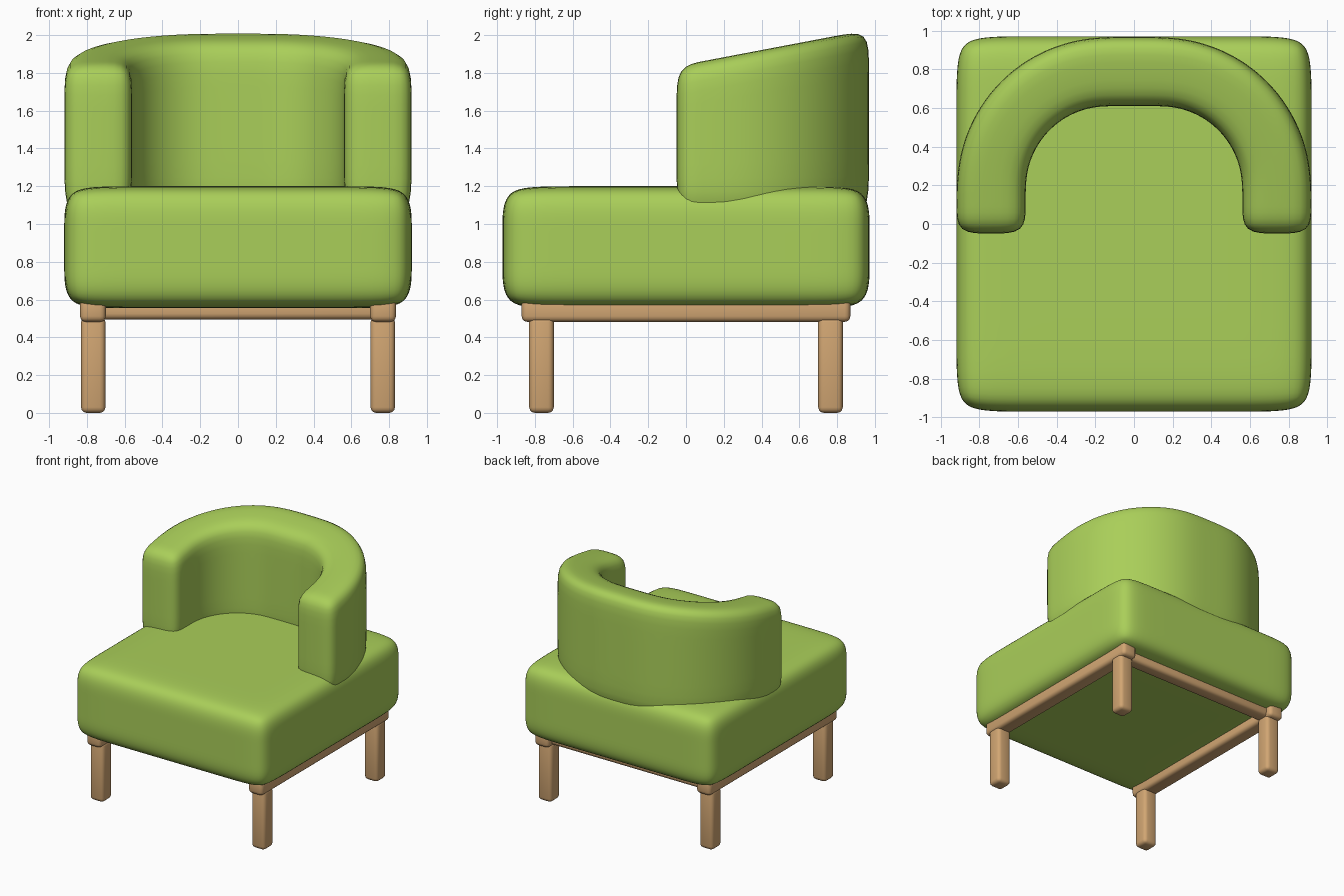
import bpy, bmesh, math

if "Cube" in bpy.data.objects:
    bpy.data.objects.remove(bpy.data.objects["Cube"])


def material(name, rgb):
    m = bpy.data.materials.new(name)
    m.diffuse_color = (*rgb, 1)
    m.use_nodes = True
    m.node_tree.nodes["Principled BSDF"].inputs["Base Color"].default_value = m.diffuse_color
    return m


GREEN = material("green fabric", (0.40, 0.62, 0.10))
WOOD = material("light wood", (0.64, 0.38, 0.17))


def finish(name, bm, mat, subdiv=0):
    bmesh.ops.recalc_face_normals(bm, faces=bm.faces)
    me = bpy.data.meshes.new(name)
    bm.to_mesh(me)
    bm.free()
    me.materials.append(mat)
    for p in me.polygons:
        p.use_smooth = True
    ob = bpy.data.objects.new(name, me)
    bpy.context.collection.objects.link(ob)
    if subdiv:
        s = ob.modifiers.new("soft", 'SUBSURF')
        s.levels = s.render_levels = subdiv
    return ob


def wood_box(name, x0, x1, y0, y1, z0, z1, r=0.03):
    bm = bmesh.new()
    bmesh.ops.create_cube(bm, size=1)
    for v in bm.verts:
        v.co = ((x0 + x1) / 2 + v.co.x * (x1 - x0),
                (y0 + y1) / 2 + v.co.y * (y1 - y0),
                (z0 + z1) / 2 + v.co.z * (z1 - z0))
    bmesh.ops.bevel(bm, geom=bm.edges[:], offset=r, segments=3,
                    profile=0.5, affect='EDGES')
    return finish(name, bm, WOOD)


# seat cushion: box cage with holding loops near every edge, subdivided
bm = bmesh.new()
bmesh.ops.create_cube(bm, size=2)
HALF, HOLD, MID = (0.92, 0.972, 0.323), (0.27, 0.27, 0.23), 0.877
for axis in range(3):
    for side in (-1, 1):
        n = [0, 0, 0]
        n[axis] = side
        d = 1 - HOLD[axis] / HALF[axis]
        bmesh.ops.bisect_plane(bm, geom=bm.verts[:] + bm.edges[:] + bm.faces[:],
                               plane_co=[c * d for c in n], plane_no=n)
for v in bm.verts:
    v.co = (v.co.x * HALF[0], v.co.y * HALF[1], MID + v.co.z * HALF[2])
finish("seat", bm, GREEN, 3)

# curved backrest: U-shaped sweep, top rising towards the back
half = [(0.74, -0.05, 0), (0.74, 0.1, 0)]
for i in range(10):
    a = math.radians(10 * i)
    half.append((0.14 + 0.6 * math.cos(a), 0.19 + 0.6 * math.sin(a), a))
path = half + [(0, 0.79, math.pi / 2)]
path += [(-x, y, math.pi - a) for x, y, a in reversed(half)]
bm = bmesh.new()


def section_vert(station, off, row):
    x, y, a = station
    px, py = x + off * math.cos(a), y + off * math.sin(a)
    top = 1.845 + 0.19 * py
    return bm.verts.new((px, py, (1.03, 1.3, top - 0.19, top)[row]))


W = 0.179
RING = [(-W, 0), (-W, 1), (-W, 2), (-W, 3), (0, 3),
        (W, 3), (W, 2), (W, 1), (W, 0), (0, 0)]
rings = [[section_vert(s, o, r) for o, r in RING] for s in path]
for a, b in zip(rings, rings[1:]):
    for i in range(10):
        j = (i + 1) % 10
        bm.faces.new((a[i], a[j], b[j], b[i]))
for ring, s in ((rings[0], path[0]), (rings[-1], path[-1])):
    mid = [ring[9], section_vert(s, 0, 1), section_vert(s, 0, 2), ring[4]]
    for col in (ring[0:4], ring[8:4:-1]):
        for k in range(3):
            bm.faces.new((col[k], col[k + 1], mid[k + 1], mid[k]))
finish("backrest", bm, GREEN, 2)

# side rails, back rail and legs
for side, sx in (("left", -1), ("right", 1)):
    xs = sorted((sx * 0.70, sx * 0.836))
    wood_box(side + "_rail", *xs, -0.87, 0.87, 0.482, 0.605)
    xl = sorted((sx * 0.702, sx * 0.831))
    for end, sy in (("front", -1), ("back", 1)):
        ys = sorted((sy * 0.70, sy * 0.83))
        wood_box(f"{end}_{side}_leg", *xl, *ys, 0, 0.51)
wood_box("back_rail", -0.75, 0.75, 0.70, 0.82, 0.495, 0.60)
